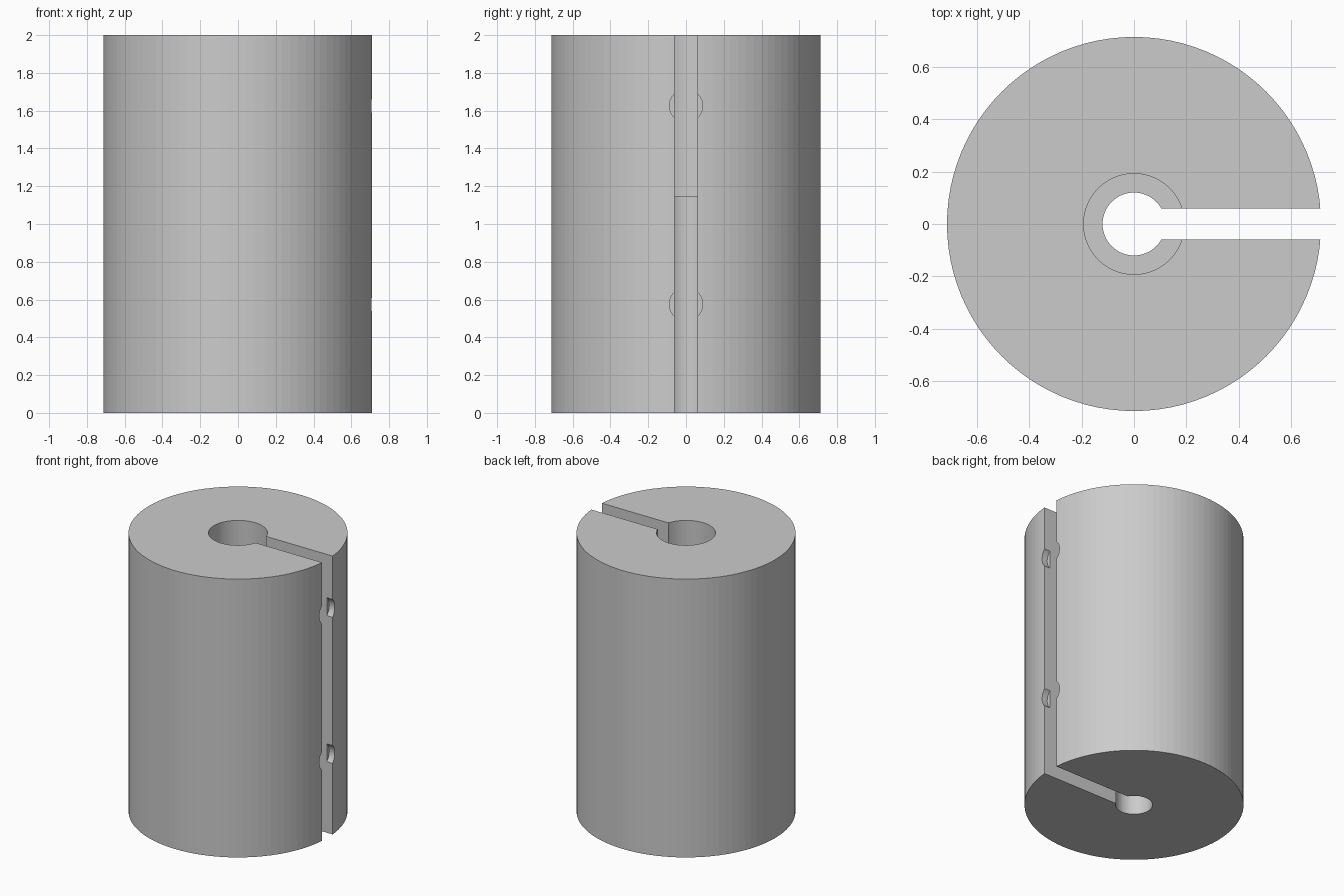
import bpy
import math

cube = bpy.data.objects.get("Cube")
if cube:
    bpy.data.objects.remove(cube, do_unlink=True)

RADIUS, HEIGHT = 0.713, 2.0
BORE, COUNTERBORE, LEDGE = 0.12, 0.192, 1.145
SLOT = 0.12
POCKET, POCKET_FLOOR = 0.088, 0.664

grey = bpy.data.materials.new("plain grey")
grey.use_nodes = True
colour = (0.6, 0.6, 0.6, 1)
grey.diffuse_color = colour
grey.node_tree.nodes["Principled BSDF"].inputs["Base Color"].default_value = colour


def cylinder(name, radius, depth, centre, sides, rotation=(0, 0, 0)):
    bpy.ops.mesh.primitive_cylinder_add(vertices=sides, radius=radius, depth=depth,
                                        location=centre, rotation=rotation)
    obj = bpy.context.object
    obj.name = name
    return obj


# Main body
body = cylinder("slotted_cylinder", RADIUS, HEIGHT, (0, 0, HEIGHT / 2), 96)
body.data.materials.append(grey)

# Through bore and wider upper bore
cutters = [
    cylinder("bore_cutter", BORE, HEIGHT + 0.4, (0, 0, HEIGHT / 2), 64),
    cylinder("upper_bore_cutter", COUNTERBORE, HEIGHT, (0, 0, LEDGE + HEIGHT / 2), 64),
]

# Radial slot from the bore out to the left side
bpy.ops.mesh.primitive_cube_add(size=1, location=(0.5, 0, HEIGHT / 2))
slot = bpy.context.object
slot.name = "slot_cutter"
slot.scale = (1, SLOT, HEIGHT + 0.4)
cutters.append(slot)

# Shallow round pockets across the slot mouth
for z in (0.575, 1.625):
    cutters.append(cylinder("pocket_cutter", POCKET, 0.2, (POCKET_FLOOR + 0.1, 0, z),
                            48, (0, math.pi / 2, 0)))

# Cut the body, then discard the cutters
for cutter in cutters:
    cutter.hide_render = True
    mod = body.modifiers.new(cutter.name, 'BOOLEAN')
    mod.operation = 'DIFFERENCE'
    mod.solver = 'EXACT'
    mod.object = cutter

bpy.context.view_layer.update()
bpy.ops.object.select_all(action='DESELECT')
body.select_set(True)
bpy.context.view_layer.objects.active = body
for mod in list(body.modifiers):
    bpy.ops.object.modifier_apply(modifier=mod.name)
for cutter in cutters:
    bpy.data.objects.remove(cutter, do_unlink=True)
